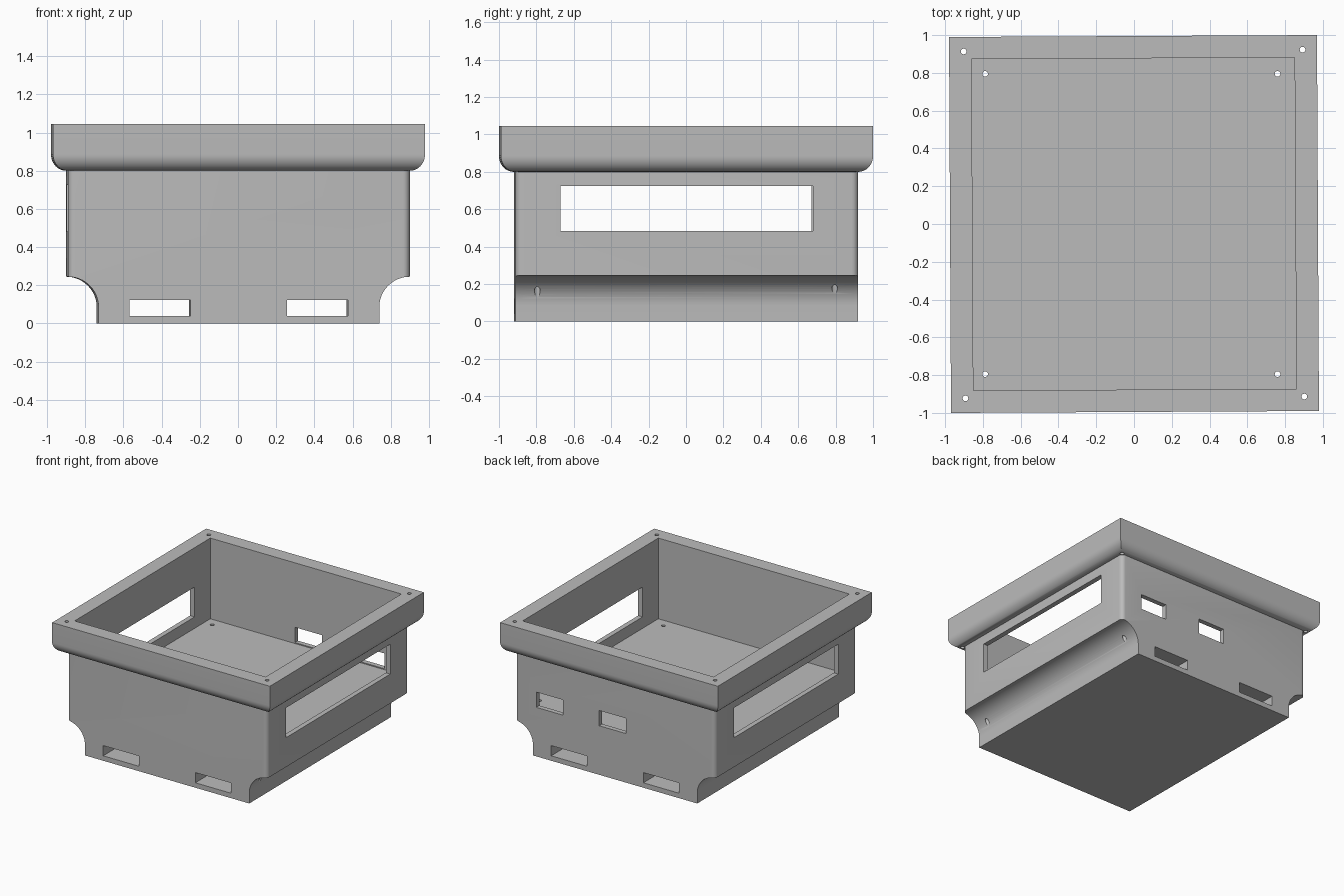
import bpy, bmesh, math
from mathutils import Matrix

if "Cube" in bpy.data.objects:
    bpy.data.objects.remove(bpy.data.objects["Cube"], do_unlink=True)

TWIST = math.radians(0.3)
BODY_X, BODY_Y = 0.895, 0.916
FLOOR, TOP = 0.39, 1.045

plastic = bpy.data.materials.new("grey_plastic")
plastic.use_nodes = True
grey = (0.5, 0.5, 0.5, 1)
plastic.diffuse_color = grey
plastic.node_tree.nodes["Principled BSDF"].inputs["Base Color"].default_value = grey


def to_object(bm, name):
    bmesh.ops.recalc_face_normals(bm, faces=bm.faces)
    mesh = bpy.data.meshes.new(name)
    bm.to_mesh(mesh)
    bm.free()
    mesh.materials.append(plastic)
    ob = bpy.data.objects.new(name, mesh)
    bpy.context.collection.objects.link(ob)
    return ob


def loft(name, rings):
    """Skin closed loops of equal length and cap both ends."""
    bm = bmesh.new()
    loops = [[bm.verts.new(p) for p in ring] for ring in rings]
    for a, b in zip(loops, loops[1:]):
        for i in range(len(a)):
            j = (i + 1) % len(a)
            bm.faces.new((a[i], a[j], b[j], b[i]))
    bm.faces.new(loops[0])
    bm.faces.new(loops[-1])
    return to_object(bm, name)


def rect(hx, hy, z):
    return [(-hx, -hy, z), (hx, -hy, z), (hx, hy, z), (-hx, hy, z)]


def block(name, x, y, z):
    return loft(name, [[(x[i], y[j], h) for i, j in ((0, 0), (1, 0), (1, 1), (0, 1))] for h in z])


def pin(name, x, y, z0, z1, radius=0.015):
    bm = bmesh.new()
    bmesh.ops.create_cone(bm, cap_ends=True, segments=20, radius1=radius, radius2=radius,
                          depth=z1 - z0, matrix=Matrix.Translation((x, y, (z0 + z1) / 2)))
    return to_object(bm, name)


def combine(target, tool, operation="DIFFERENCE"):
    bpy.context.view_layer.update()
    mod = target.modifiers.new("combine", "BOOLEAN")
    mod.operation, mod.solver, mod.object = operation, "EXACT", tool
    bpy.context.view_layer.objects.active = target
    bpy.ops.object.modifier_apply(modifier=mod.name)
    bpy.data.objects.remove(tool, do_unlink=True)


# Main tub with rounded upright corners
r = 0.035
outline = []
for k, (sx, sy) in enumerate(((1, 1), (-1, 1), (-1, -1), (1, -1))):
    for i in range(7):
        a = math.radians(90 * k + 15 * i)
        outline.append((sx * (BODY_X - r) + r * math.cos(a), sy * (BODY_Y - r) + r * math.sin(a)))
enclosure = loft("enclosure", [[(x, y, z) for x, y in outline] for z in (0, 0.92)])

# Overhanging rim with a rounded underside
r = 0.078
rim_rings = []
for i in range(13):
    a = math.radians(7.5 * i)
    out = 0.001 + r * math.sin(a)
    rim_rings.append(rect(BODY_X + out, BODY_Y + out, 0.8 + 1.1 * r * (1 - math.cos(a))))
rim_rings.append(rect(BODY_X + out, BODY_Y + out, TOP))
combine(enclosure, loft("rim", rim_rings), "UNION")

# Open interior above the floor
combine(enclosure, block("cavity", (-0.855, 0.855), (-0.877, 0.877), (FLOOR, 1.3)))

# Concave channels along both lower sides
r = 0.16
for s in (1, -1):
    profile = [(1.2, -0.1), (BODY_X - r, -0.1)]
    for i in range(17):
        a = math.radians(180 - 90 * i / 16)
        profile.append((BODY_X + r * math.cos(a), 0.085 + r * math.sin(a)))
    profile.append((1.2, 0.245))
    combine(enclosure, loft("channel", [[(s * x, y, z) for x, z in profile] for y in (-1.1, 1.1)]))

# Strap slots running front to back under the floor
for s in (1, -1):
    combine(enclosure, block("strap_slot", sorted((s * 0.253, s * 0.572)), (-1.2, 1.2), (0.04, 0.123)))

# Long side windows
combine(enclosure, block("side_window", (-1.2, 1.2), (-0.675, 0.675), (0.483, 0.725)))

# Two ports in the back wall
for x in ((-0.098, 0.143), (0.465, 0.705)):
    combine(enclosure, block("back_port", x, (0.8, 1.2), (FLOOR + 0.008, 0.522)))

# Screw holes in the rim
for sx in (1, -1):
    for sy in (1, -1):
        combine(enclosure, pin("rim_hole", sx * 0.897, sy * 0.918, 0.7, 1.2))

# Screw holes through the floor, square to the world axes
enclosure.rotation_euler.z = TWIST
for x in (-0.788, 0.76):
    for y in (-0.795, 0.795):
        combine(enclosure, pin("floor_hole", x, y, 0.06, 0.6))

bpy.ops.object.select_all(action="DESELECT")
enclosure.select_set(True)
bpy.context.view_layer.objects.active = enclosure
bpy.ops.object.shade_smooth_by_angle(angle=math.radians(30))
